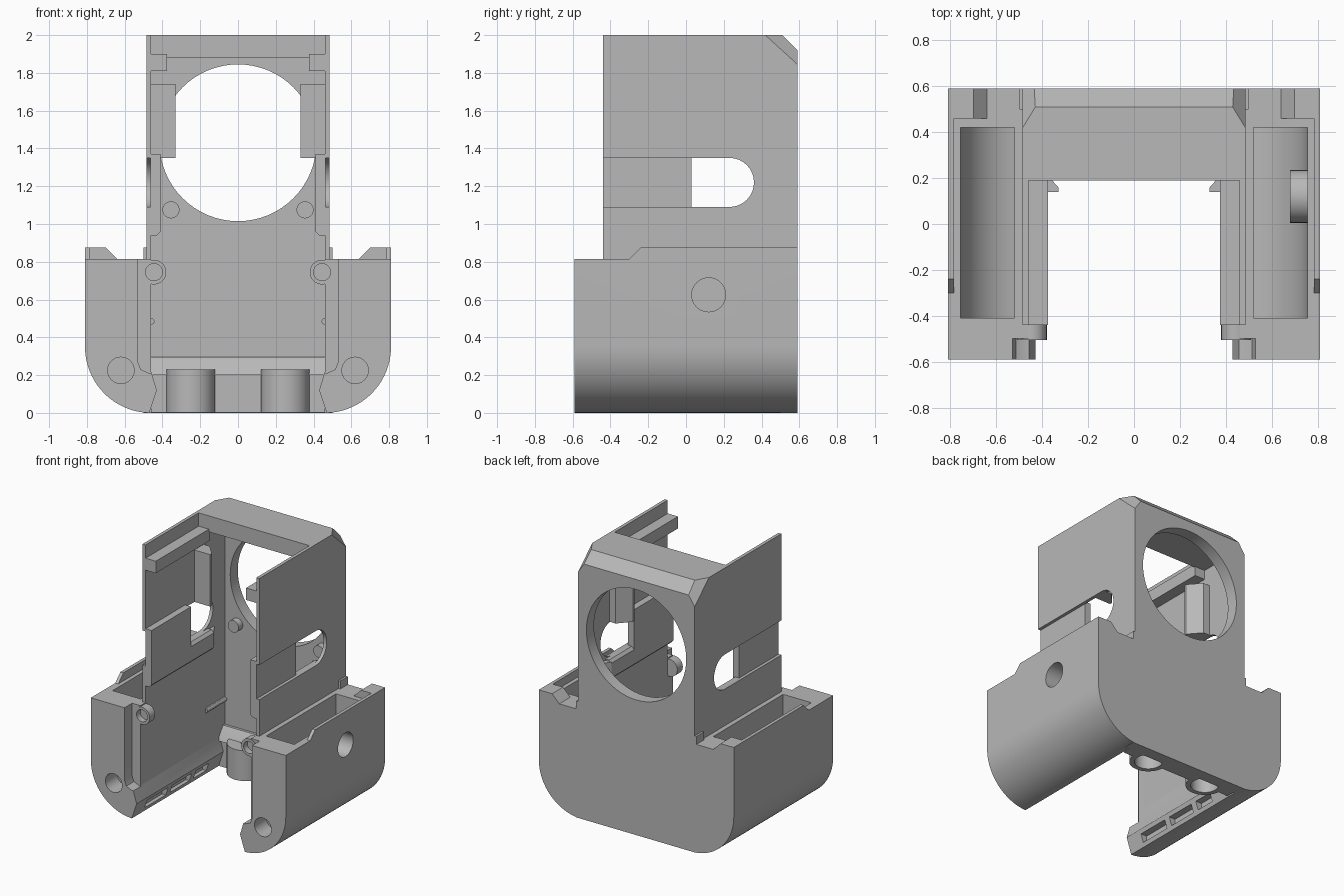
import bpy, bmesh, math
from mathutils import Vector

old = bpy.data.objects.get("Cube")
if old:
    bpy.data.objects.remove(old, do_unlink=True)

grey = bpy.data.materials.new("plain grey")
grey.use_nodes = True
grey.diffuse_color = (0.48, 0.48, 0.48, 1)
grey.node_tree.nodes["Principled BSDF"].inputs["Base Color"].default_value = (0.48, 0.48, 0.48, 1)
parts = []


def finish(name, bm):
    bmesh.ops.recalc_face_normals(bm, faces=bm.faces[:])
    me = bpy.data.meshes.new(name)
    bm.to_mesh(me)
    bm.free()
    me.materials.append(grey)
    ob = bpy.data.objects.new(name, me)
    bpy.context.collection.objects.link(ob)
    parts.append(ob)
    return ob


def prism(name, pts, axis, lo, hi, s=1):
    """Extrude a 2D outline along an axis; s = -1 mirrors it in x."""
    place = {"x": lambda a, b, t: (t, a, b),
             "y": lambda a, b, t: (a, t, b),
             "z": lambda a, b, t: (a, b, t)}[axis]
    bm = bmesh.new()
    rings = []
    for t in (lo, hi):
        ring = []
        for a, b in pts:
            x, y, z = place(a, b, t)
            ring.append(bm.verts.new((s * x, y, z)))
        rings.append(ring)
        bm.faces.new(ring)
    n = len(pts)
    for i in range(n):
        j = (i + 1) % n
        bm.faces.new((rings[0][i], rings[0][j], rings[1][j], rings[1][i]))
    return finish(name, bm)


def box(name, x, y, z, s=1):
    return prism(name, [(x[0], y[0]), (x[1], y[0]), (x[1], y[1]), (x[0], y[1])], "z", *z, s)


def arc(cx, cy, r, a0, a1, n):
    steps = [math.radians(a0 + (a1 - a0) * i / n) for i in range(n + 1)]
    return [(cx + r * math.cos(a), cy + r * math.sin(a)) for a in steps]


def rod(name, c, r, axis, lo, hi, s=1, n=32):
    return prism(name, arc(*c, r, 0, 360, n)[:-1], axis, lo, hi, s)


def boolean(ob, tools, kind="DIFFERENCE"):
    """Apply boolean tools and delete them."""
    for t in tools:
        t.hide_render = True
        m = ob.modifiers.new("cut", "BOOLEAN")
        m.operation, m.solver, m.object = kind, "EXACT", t
        bpy.context.view_layer.objects.active = ob
        bpy.ops.object.modifier_apply(modifier=m.name)
        parts.remove(t)
        bpy.data.objects.remove(t, do_unlink=True)


def slice_off(ob, a, b, c):
    """Cut a convex solid by the plane through three points, keeping the middle."""
    a, b, c = Vector(a), Vector(b), Vector(c)
    normal = (b - a).cross(c - a).normalized()
    if normal.dot(Vector((0, 0, 1)) - a) > 0:
        normal = -normal
    bm = bmesh.new()
    bm.from_mesh(ob.data)
    res = bmesh.ops.bisect_plane(bm, geom=bm.verts[:] + bm.edges[:] + bm.faces[:],
                                 plane_co=a, plane_no=normal, clear_outer=True)
    edges = [g for g in res["geom_cut"] if isinstance(g, bmesh.types.BMEdge)]
    bmesh.ops.contextual_create(bm, geom=edges)
    bmesh.ops.recalc_face_normals(bm, faces=bm.faces[:])
    bm.to_mesh(ob.data)
    bm.free()


# Upper housing with chamfered rear top, hollow inside
upper = box("upper_housing", (-0.485, 0.485), (-0.44, 0.59), (0.3, 2))
slice_off(upper, (0, 0.51, 2), (1, 0.51, 2), (0, 0.59, 1.92))
for s in (1, -1):
    slice_off(upper, (0.485 * s, 0.42, 2), (0.485 * s, 0.59, 1.845), (0.43 * s, 0.51, 2))
slot = [(-1, 1.09)] + arc(0.23, 1.22, 0.13, -90, 90, 16) + [(-1, 1.35)]
boolean(upper, [
    box("inside_cut", (-0.46, 0.46), (-1, 0.5), (0.2, 1.88)),
    box("top_cut", (-0.46, 0.46), (-1, 0.19), (1.7, 2.1)),
    rod("round_window_cut", (0, 1.43), 0.415, "y", 0.3, 0.8, n=64),
    prism("side_slot_cut", slot, "x", -0.7, 0.7),
])

# Rear wall of the lower body, ledge and screw bosses
box("lower_rear_wall", (-0.5, 0.5), (0.5, 0.59), (0, 0.875))
prism("rear_ledge", [(0.42, 0.2), (0.51, 0.2), (0.51, 0.295), (0.48, 0.295), (0.44, 0.24)],
      "x", -0.465, 0.465)
base = box("base_bosses", (-0.46, 0.46), (0.44, 0.56), (0.002, 0.23))
boolean(base, [rod("boss", (s * 0.25, 0.45), 0.13, "z", 0.002, 0.23) for s in (1, -1)], "UNION")
boolean(base, [rod("bore", (s * 0.25, 0.45), r, "z", -0.1, top)
               for s in (1, -1) for r, top in ((0.095, 0.13), (0.035, 0.4))])

for s, side in ((1, "left"), (-1, "right")):
    # Side pod with rounded belly and open pocket
    outline = [(0.46, 0.815), (0.46, 0.22), (0.43, 0.12), (0.47, 0)]
    outline += arc(0.46, 0.35, 0.35, -88, 0, 20) + [(0.81, 0.815)]
    pod = prism(side + "_pod", outline, "y", -0.59, 0.59, s)
    pocket = [(0.52, 1)] + arc(0.46, 0.35, 0.295, -78, 0, 16) + [(0.755, 1)]
    recess = [(0.3, 0.21), (0.47, 0.21), (0.515, 0.23), (0.53, 0.27), (0.53, 1), (0.3, 1)]
    cuts = [prism("pocket_cut", pocket, "y", -0.41, 0.42, s),
            prism("recess_cut", recess, "y", -0.8, -0.5, s),
            rod("front_hole_cut", (0.62, 0.225), 0.07, "y", -0.8, -0.45, s)]
    for y0, y1 in ((-0.45, -0.2), (-0.15, 0.08), (0.13, 0.28)):
        cuts.append(box("lip_slot_cut", (0.4, 0.49), (y0, y1), (0.03, 0.09), s))
    boolean(pod, cuts)

    # Raised rim on the outer and rear edges
    prism(side + "_outer_rim", [(-0.3, 0.8), (-0.3, 0.815), (-0.24, 0.875), (0.59, 0.875), (0.59, 0.8)],
          "x", 0.785, 0.81, s)
    prism(side + "_rear_rim", [(0.64, 0.8), (0.64, 0.815), (0.7, 0.875), (0.81, 0.875), (0.81, 0.8)],
          "y", 0.46, 0.59, s)

    # Front screw boss
    boss = rod(side + "_front_boss", (0.445, 0.745), 0.065, "y", -0.505, -0.44, s)
    hole = [rod("boss_hole_cut", (0.445, 0.745), 0.045, "y", -0.8, -0.46, s) for _ in range(2)]
    boolean(boss, hole[:1])
    boolean(pod, hole[1:])

    # Inner rails, slot panel, guide tab and pins
    box(side + "_top_rail", (0.375, 0.465), (-0.44, 0.2), (1.81, 1.9), s)
    box(side + "_slot_panel", (0.41, 0.462), (-0.44, 0.03), (1.03, 1.37), s)
    rail = [(0.47, 0.94), (0.43, 0.94), (0.41, 0.96), (0.41, 1.07), (0.43, 1.09), (0.47, 1.09)]
    prism(side + "_lower_rail", rail, "y", -0.44, 0.3, s)
    prism(side + "_rail_tip", [(0.41, 0.3), (0.47, 0.3), (0.47, 0.37), (0.455, 0.37)],
          "z", 0.96, 1.08, s)
    tab = [(0.465, 0.14), (0.33, 0.14), (0.33, 0.16), (0.41, 0.25), (0.465, 0.25)]
    prism(side + "_guide_tab", tab, "z", 1.35, 1.74, s)
    rod(side + "_rear_pin", (0.355, 1.075), 0.045, "y", 0.45, 0.51, s)
    rod(side + "_small_rib", (0.46, 0.485), 0.018, "y", 0.27, 0.51, s, 12)

    # Round port with a collar, on one side only
    if s == 1:
        collar = rod("port_collar", (0.12, 0.625), 0.115, "x", 0.68, 0.76)
        boolean(collar, [rod("collar_cut", (0.12, 0.625), 0.09, "x", 0.6, 0.9)])
        boolean(pod, [rod("port_cut", (0.12, 0.625), 0.09, "x", 0.7, 0.9)])

# Smooth the round parts and keep sharp edges
bpy.ops.object.select_all(action="DESELECT")
for ob in parts:
    ob.select_set(True)
bpy.context.view_layer.objects.active = parts[0]
bpy.ops.object.shade_smooth_by_angle(angle=math.radians(30))
